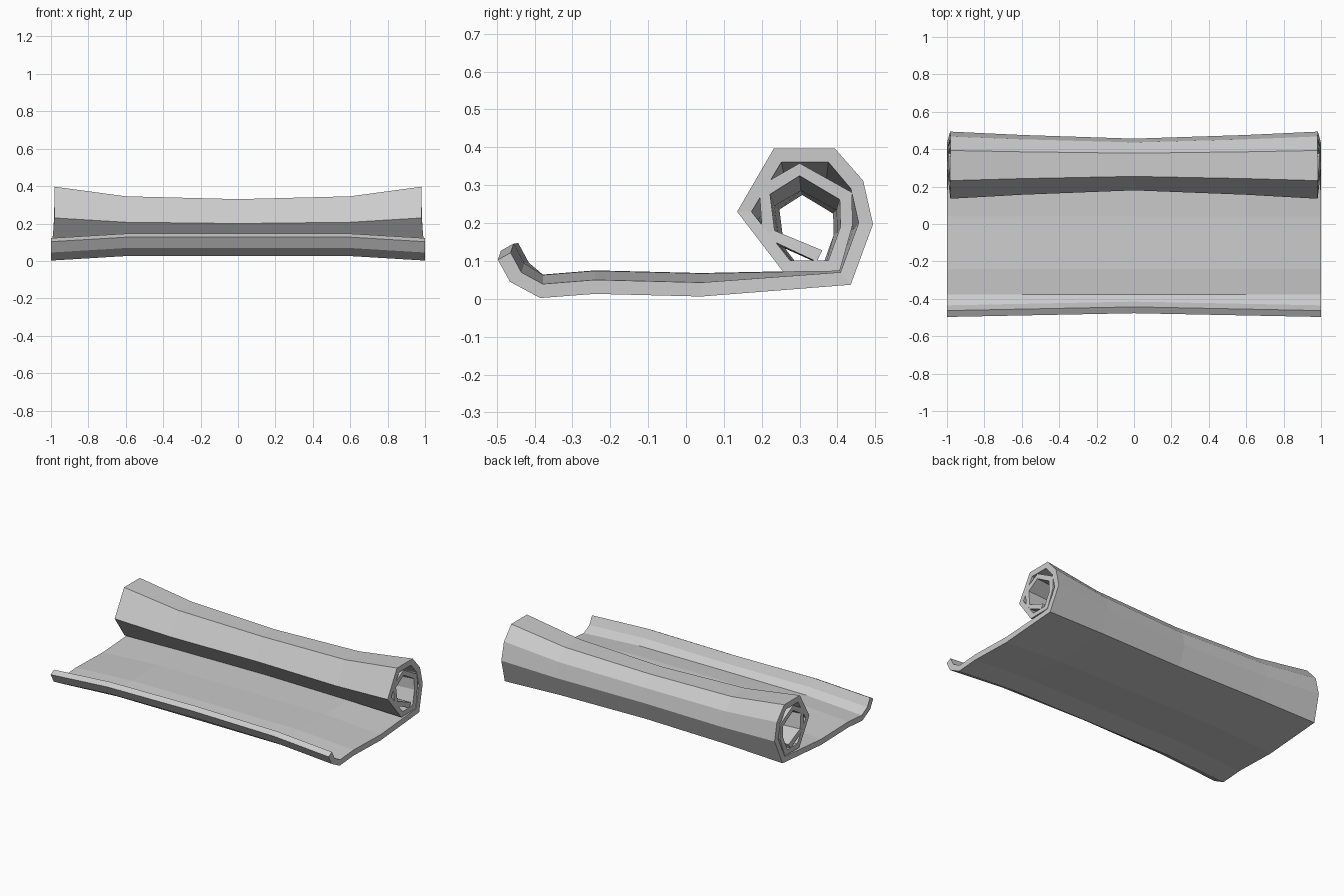
import bpy, bmesh

# Sheet cross-section at the ends: outer (y, z) and inner (y, z), front lip to spiral core
FLAT = [
    (-0.497, 0.103, -0.463, 0.122), (-0.465, 0.045, -0.435, 0.070),
    (-0.385, 0.002, -0.378, 0.039), (-0.240, 0.013, -0.240, 0.050),
    (0.040, 0.006, 0.040, 0.043),
]
ROLL = [
    (0.435, 0.037, 0.408, 0.070), (0.494, 0.197, 0.456, 0.200),
    (0.468, 0.312, 0.436, 0.290), (0.393, 0.397, 0.376, 0.361),
    (0.232, 0.397, 0.252, 0.361), (0.135, 0.230, 0.173, 0.230),
    (0.257, 0.071, 0.275, 0.101), (0.406, 0.073, 0.376, 0.101),
    (0.440, 0.195, 0.408, 0.190), (0.438, 0.281, 0.406, 0.262),
    (0.300, 0.358, 0.300, 0.325), (0.193, 0.297, 0.222, 0.276),
    (0.202, 0.165, 0.234, 0.180), (0.345, 0.098, 0.360, 0.128),
]

# Stations along x: position, roll scale in y and z, lift of the flat, lip shift
STATIONS = [
    (-1.0, 1.0, 1.0, 0.0, 0.0), (-0.6, 0.89, 0.83, 0.024, 0.008),
    (0.0, 0.77, 0.78, 0.025, 0.02),
    (0.6, 0.89, 0.83, 0.024, 0.008), (1.0, 1.0, 1.0, 0.0, 0.0),
]


def place(y, z, is_roll, station):
    x, sy, sz, lift, shift = station
    if not is_roll:
        return (x, y + (shift if y < -0.43 else 0), z + lift)
    if abs(x) == 1:
        x *= 1 - 0.1 * min(max(z - 0.03, 0), 0.18)
    return (x, 0.33 + (y - 0.33) * sy, 0.094 + (z - 0.094) * sz)


# Closed outline: along the outer side, back along the inner side
pairs = [(p, False) for p in FLAT] + [(p, True) for p in ROLL]
outline = [(p[0], p[1], r) for p, r in pairs]
outline += [(p[2], p[3], r) for p, r in reversed(pairs)]
n, count = len(outline), len(pairs)

# Loft the outline through the stations
bm = bmesh.new()
rings = [[bm.verts.new(place(*pt, s)) for pt in outline] for s in STATIONS]
for a, b in zip(rings, rings[1:]):
    for i in range(n):
        j = (i + 1) % n
        bm.faces.new((a[i], a[j], b[j], b[i]))

# End caps as strips of quads across the thickness
for ring in (rings[0], rings[-1]):
    for i in range(count - 1):
        bm.faces.new((ring[i], ring[i + 1], ring[n - 2 - i], ring[n - 1 - i]))

bmesh.ops.recalc_face_normals(bm, faces=bm.faces)
mesh = bpy.data.meshes.new("rolled_sheet")
bm.to_mesh(mesh)
bm.free()
sheet = bpy.data.objects.new("rolled_sheet", mesh)
bpy.context.collection.objects.link(sheet)
